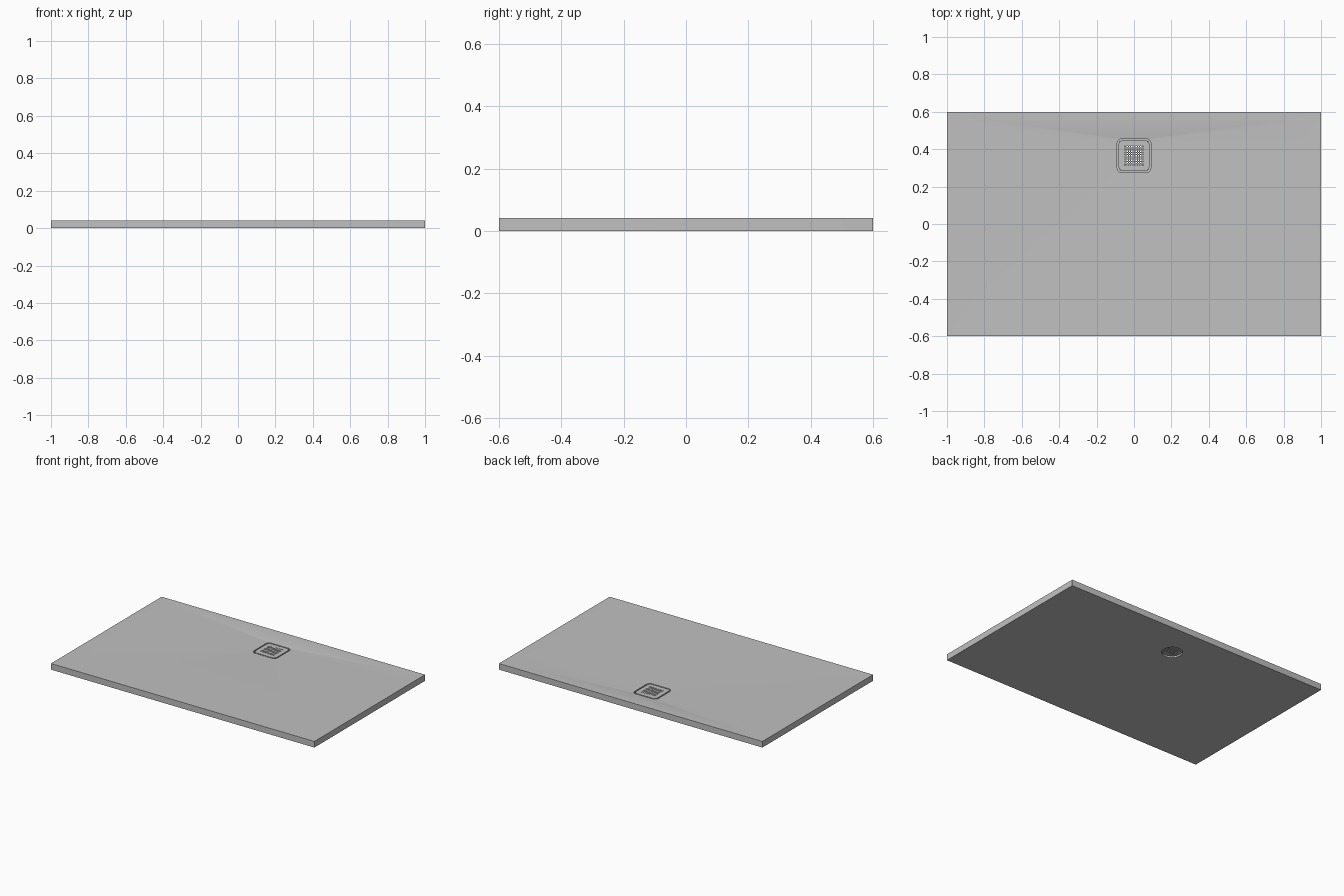
import bpy, bmesh, math
from mathutils import Vector

old = bpy.data.objects.get("Cube")
if old:
    bpy.data.objects.remove(old, do_unlink=True)

DRAIN_Y = 0.365
TOP = 0.042
FLOOR = 0.029
ARC = 8

grey = bpy.data.materials.new("light grey")
grey.use_nodes = True
colour = (0.53, 0.53, 0.53, 1)
grey.diffuse_color = colour
grey.node_tree.nodes["Principled BSDF"].inputs["Base Color"].default_value = colour


def finish(bm, name):
    bmesh.ops.recalc_face_normals(bm, faces=bm.faces)
    mesh = bpy.data.meshes.new(name)
    bm.to_mesh(mesh)
    bm.free()
    obj = bpy.data.objects.new(name, mesh)
    bpy.context.collection.objects.link(obj)
    mesh.materials.append(grey)
    return obj


def ring(bm, half_x, half_y, radius, z, y=0.0):
    """Rounded rectangle of vertices, counter-clockwise."""
    verts = []
    for corner, (sx, sy) in enumerate([(1, 1), (-1, 1), (-1, -1), (1, -1)]):
        for i in range(ARC + 1):
            a = (corner + i / ARC) * math.pi / 2
            verts.append(bm.verts.new((sx * (half_x - radius) + radius * math.cos(a),
                                       y + sy * (half_y - radius) + radius * math.sin(a), z)))
    return verts


# Tray: one closed skin from the underside, over the rim, into the drain well
bm = bmesh.new()
rings = [
    ring(bm, 0.064, 0.064, 0.063, 0, DRAIN_Y),
    ring(bm, 1.0, 0.6, 0.002, 0),
    ring(bm, 1.0, 0.6, 0.002, TOP),
    ring(bm, 0.93, 0.553, 0.14, TOP),
    ring(bm, 0.09, 0.09, 0.025, FLOOR, DRAIN_Y),
    ring(bm, 0.09, 0.09, 0.025, 0.012, DRAIN_Y),
    ring(bm, 0.064, 0.064, 0.063, 0.012, DRAIN_Y),
]
for k, a in enumerate(rings):
    b = rings[(k + 1) % len(rings)]
    for i in range(len(a)):
        j = (i + 1) % len(a)
        bm.faces.new((a[i], a[j], b[j], b[i]))
tray = finish(bm, "shower_tray")

# Drain cover: grid plate with rounded corners and square perforations
CELLS, HALF, CORNER = 27, 0.082, 0.022
bm = bmesh.new()
bmesh.ops.create_grid(bm, x_segments=CELLS, y_segments=CELLS, size=HALF)
step = 2 * HALF / CELLS
holes = []
for f in bm.faces:
    c = f.calc_center_median()
    col = round((c.x + HALF) / step - 0.5)
    row = round((c.y + HALF) / step - 0.5)
    if max(abs(c.x), abs(c.y)) < 0.06 and col % 2 and row % 2:
        holes.append(f)
bmesh.ops.delete(bm, geom=holes, context="FACES")
for v in bm.verts:
    inner = HALF - CORNER
    d = Vector((abs(v.co.x) - inner, abs(v.co.y) - inner))
    if d.x > 0 and d.y > 0 and d.length > CORNER:
        d *= CORNER / d.length
        v.co.x = math.copysign(inner + d.x, v.co.x)
        v.co.y = math.copysign(inner + d.y, v.co.y)
cover = finish(bm, "drain_cover")
cover.location = (0, DRAIN_Y, FLOOR)
solid = cover.modifiers.new("thickness", "SOLIDIFY")
solid.thickness = 0.008
solid.offset = -1

# Four small feet carrying the cover on the well ledge
for sx in (-1, 1):
    for sy in (-1, 1):
        bm = bmesh.new()
        bmesh.ops.create_cone(bm, cap_ends=True, segments=12, radius1=0.008,
                              radius2=0.008, depth=0.01)
        foot = finish(bm, "cover_foot")
        foot.location = (sx * 0.068, DRAIN_Y + sy * 0.068, 0.017)

# Smooth the gentle slopes, keep the edges crisp
bpy.ops.object.select_all(action="DESELECT")
tray.select_set(True)
bpy.context.view_layer.objects.active = tray
bpy.ops.object.shade_smooth_by_angle(angle=math.radians(20))
